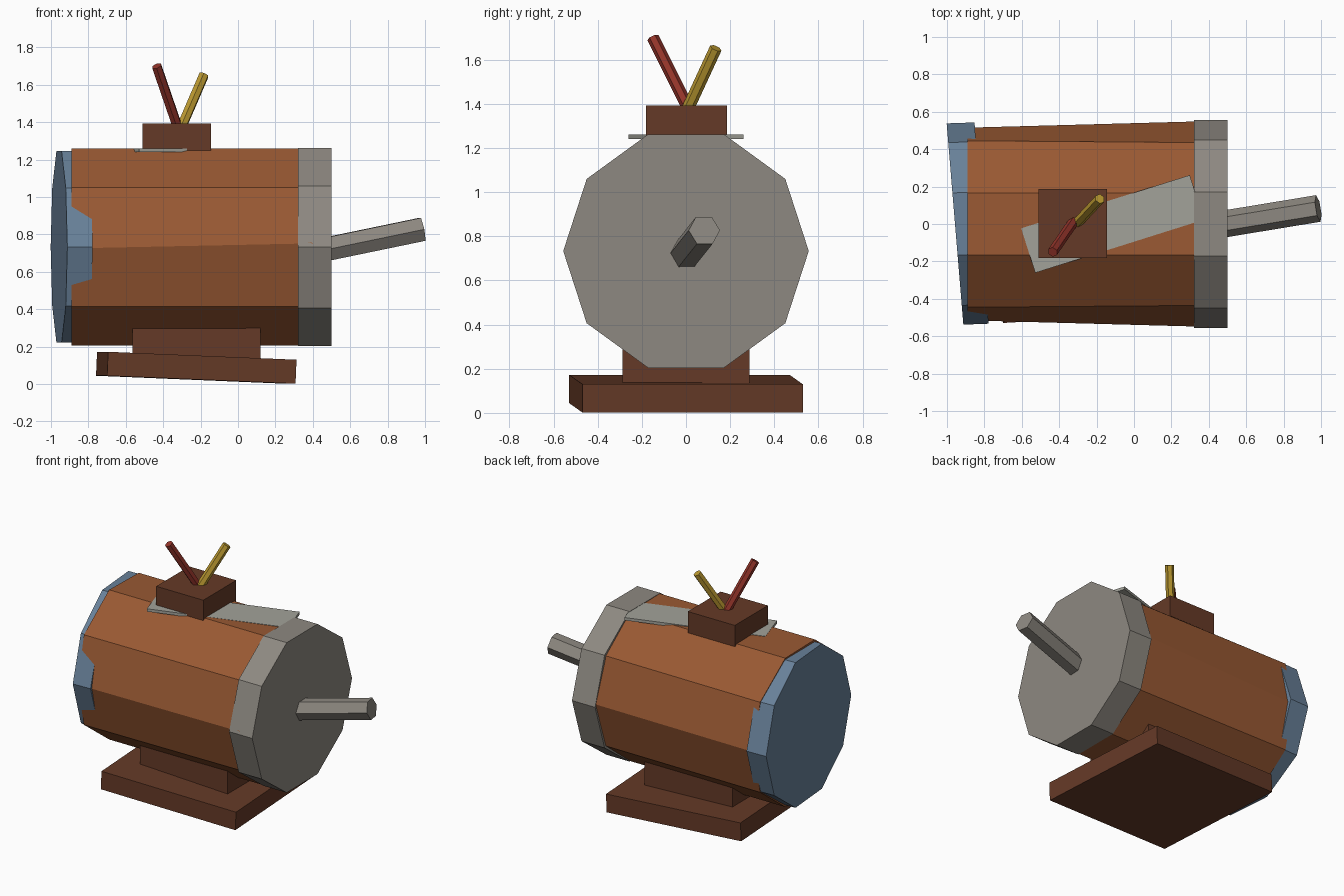
import bpy, bmesh
from math import radians, sin, cos, pi
from mathutils import Vector, Matrix

if "Cube" in bpy.data.objects:
    bpy.data.objects.remove(bpy.data.objects["Cube"])


def mat(name, rgb):
    m = bpy.data.materials.new(name)
    m.diffuse_color = (*rgb, 1)
    m.use_nodes = True
    m.node_tree.nodes["Principled BSDF"].inputs["Base Color"].default_value = m.diffuse_color
    return m


COPPER = mat("copper", (0.32, 0.10, 0.033))
BROWN = mat("brown", (0.13, 0.042, 0.02))
BLUE = mat("blue", (0.14, 0.22, 0.32))
STEEL = mat("steel", (0.27, 0.25, 0.22))
STRAP = mat("strap", (0.36, 0.36, 0.32))
RED = mat("red", (0.30, 0.035, 0.023))
YELLOW = mat("yellow", (0.5, 0.32, 0.03))


def loft(name, a, b, material):
    """Closed solid between two matching loops of points."""
    bm = bmesh.new()
    la = [bm.verts.new(p) for p in a]
    lb = [bm.verts.new(p) for p in b]
    n = len(la)
    bm.faces.new(la)
    bm.faces.new(lb[::-1])
    for i in range(n):
        j = (i + 1) % n
        bm.faces.new((la[i], lb[i], lb[j], la[j]))
    bmesh.ops.recalc_face_normals(bm, faces=bm.faces)
    me = bpy.data.meshes.new(name)
    bm.to_mesh(me)
    bm.free()
    me.materials.append(material)
    ob = bpy.data.objects.new(name, me)
    bpy.context.collection.objects.link(ob)
    return ob


def ring(x, r, n=10, y=0.0, z=0.733, skew=0.0):
    """Regular polygon facing x; skew leans it along y."""
    pts = []
    for i in range(n):
        a = 2 * pi * i / n
        dy = r * cos(a)
        pts.append((x + skew * dy, y + dy, z + r * sin(a)))
    return pts


def box(name, size, center, material, ry=0.0, rz=0.0):
    m = (Matrix.Translation(center) @ Matrix.Rotation(radians(rz), 4, 'Z')
         @ Matrix.Rotation(radians(ry), 4, 'Y'))
    hx, hy, hz = (s / 2 for s in size)
    sq = [(-hx, -hy), (hx, -hy), (hx, hy), (-hx, hy)]
    return loft(name, [m @ Vector((x, y, -hz)) for x, y in sq],
                [m @ Vector((x, y, hz)) for x, y in sq], material)


def rod(name, p, q, r, material, n=6):
    p, q = Vector(p), Vector(q)
    d = (q - p).normalized()
    up = Vector((0, 0, 1)) if abs(d.z) < 0.7 else Vector((1, 0, 0))
    u = up.cross(d).normalized()
    v = d.cross(u)
    off = [(u * cos(2 * pi * i / n) + v * sin(2 * pi * i / n)) * r for i in range(n)]
    return loft(name, [p + o for o in off], [q + o for o in off], material)


# motor housing, slightly uneven ten-sided drum
def drum_end(x, w0, w1, w2, z0):
    right = [(w2, 0.205), (w1, 0.415), (w0, z0), (w1, 1.05), (w2, 1.254)]
    left = [(-w2, 1.26), (-w1, 1.05), (-w0, z0), (-w1, 0.415), (-w2, 0.205)]
    return [(x, y, z) for y, z in right + left]


loft("motor_housing", drum_end(-0.89, 0.515, 0.445, 0.165, 0.725),
     drum_end(0.40, 0.55, 0.435, 0.165, 0.752), COPPER)

# end plates
loft("shaft_end_plate", ring(0.32, 0.556), ring(0.50, 0.556), STEEL)
loft("rear_cap", ring(-0.957, 0.538, skew=-0.083),
     ring(-0.815, 0.538, y=0.005, skew=-0.07), BLUE)

# shaft
rod("drive_shaft", (0.42, -0.01, 0.71), (0.985, 0.083, 0.827), 0.072, STEEL)

# foot and pedestal
box("base_plate", (1.01, 1.0, 0.128), (-0.223, 0.0, 0.087), BROWN, ry=2.4, rz=3.4)
box("pedestal", (0.685, 0.575, 0.22), (-0.222, 0.0, 0.21), BROWN)

# terminal box, strap and wires
box("terminal_box", (0.367, 0.367, 0.15), (-0.328, 0.003, 1.317), BROWN)
box("top_strap", (0.945, 0.25, 0.02), (-0.115, 0.0, 1.25), STRAP, rz=17.5)
rod("red_wire", (-0.318, 0.02, 1.36), (-0.435, -0.15, 1.70), 0.028, RED)
rod("yellow_wire", (-0.308, 0.0, 1.36), (-0.182, 0.135, 1.652), 0.028, YELLOW)
